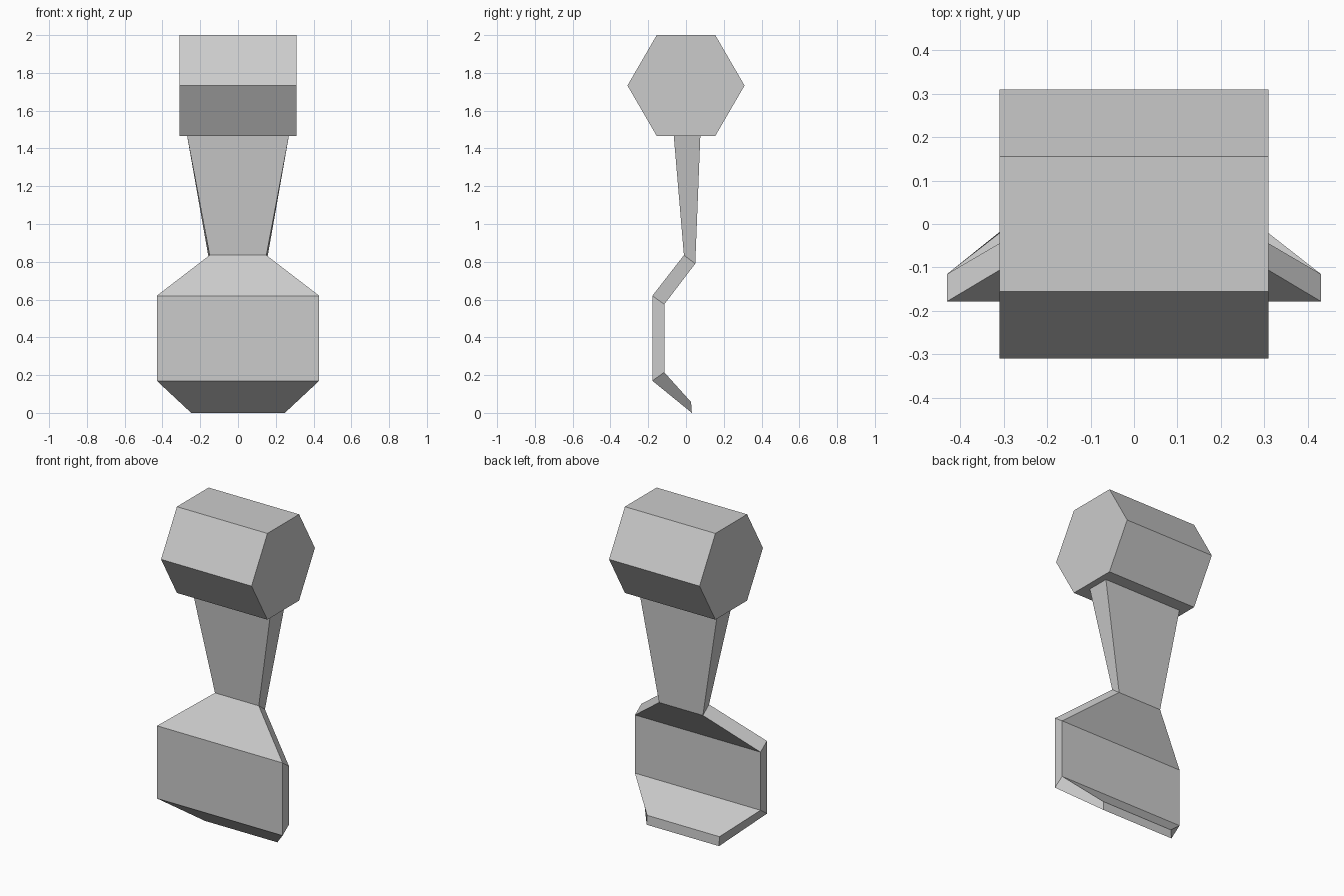
import bpy
import bmesh
import math

cube = bpy.data.objects.get("Cube")
if cube:
    bpy.data.objects.remove(cube, do_unlink=True)

grey = bpy.data.materials.new("plain grey")
grey.use_nodes = True
colour = (0.6, 0.6, 0.6, 1)
grey.diffuse_color = colour
grey.node_tree.nodes["Principled BSDF"].inputs["Base Color"].default_value = colour


def loft(name, rings):
    """Skin a closed solid through rings that share a point count."""
    bm = bmesh.new()
    loops = [[bm.verts.new(p) for p in ring] for ring in rings]
    n = len(loops[0])
    for a, b in zip(loops, loops[1:]):
        for i in range(n):
            j = (i + 1) % n
            bm.faces.new((a[i], a[j], b[j], b[i]))
    bm.faces.new(loops[0])
    bm.faces.new(loops[-1])
    bmesh.ops.recalc_face_normals(bm, faces=bm.faces)
    mesh = bpy.data.meshes.new(name)
    bm.to_mesh(mesh)
    bm.free()
    mesh.materials.append(grey)
    obj = bpy.data.objects.new(name, mesh)
    bpy.context.collection.objects.link(obj)
    return obj


# Six-sided head lying along x
radius, centre_z = 0.31, 1.733
hexagon = [(radius * math.cos(math.radians(60 * k)),
            centre_z + 0.267 * math.sin(math.radians(60 * k)) / math.sin(math.radians(60)))
           for k in range(6)]
loft("hexagonal_head", [[(x, y, z) for y, z in hexagon] for x in (-radius, radius)])

# Tapered neck flowing into the bent scoop: half width, front (y, z), back (y, z)
sections = [
    (0.27, (-0.065, 1.47), (0.076, 1.47)),
    (0.15, (-0.011, 0.835), (0.049, 0.79)),
    (0.43, (-0.178, 0.62), (-0.115, 0.575)),
    (0.43, (-0.178, 0.17), (-0.115, 0.215)),
    (0.248, (0.031, 0.0), (0.027, 0.057)),
]
loft("neck_and_scoop", [[(-w, *f), (w, *f), (w, *b), (-w, *b)] for w, f, b in sections])
